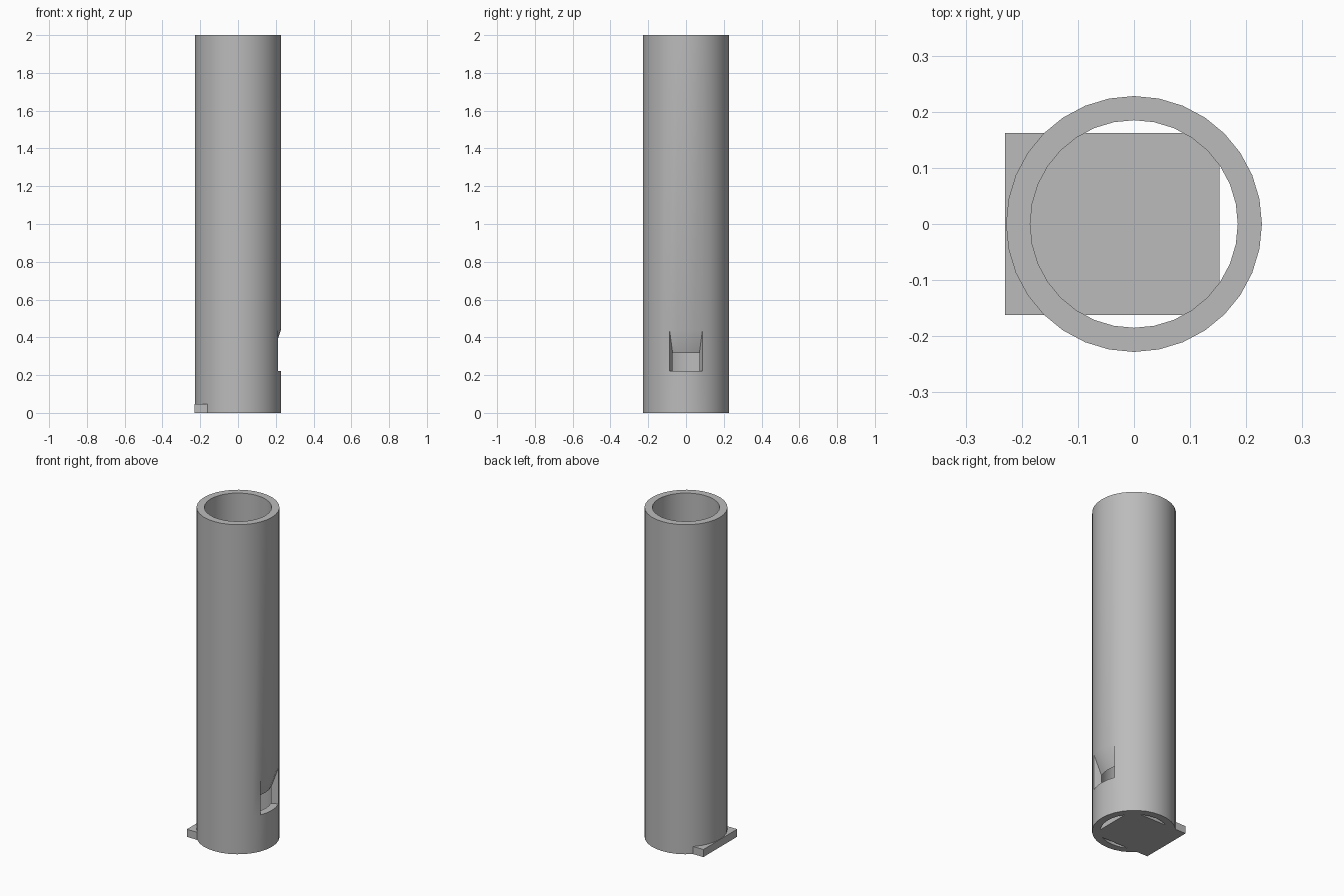
import bpy, bmesh, math

cube = bpy.data.objects.get("Cube")
if cube:
    bpy.data.objects.remove(cube, do_unlink=True)

SIDES = 32
R_OUT, R_IN = 0.228, 0.185
OUTER_Z = (0, 0.222, 0.44, 2)
INNER_Z = (0, 0.222, 0.318, 2)
WINDOW = (SIDES - 2, SIDES - 1, 0, 1)   # sectors cut away around +x

grey = bpy.data.materials.new("grey")
grey.use_nodes = True
colour = (0.5, 0.5, 0.5, 1)
grey.diffuse_color = colour
grey.node_tree.nodes["Principled BSDF"].inputs["Base Color"].default_value = colour


def finish(bm, name):
    bmesh.ops.recalc_face_normals(bm, faces=bm.faces)
    mesh = bpy.data.meshes.new(name)
    bm.to_mesh(mesh)
    bm.free()
    mesh.materials.append(grey)
    obj = bpy.data.objects.new(name, mesh)
    bpy.context.collection.objects.link(obj)
    return obj


# Tube: wall columns turned around the axis, with a bevelled window left open
bm = bmesh.new()


def column(radius, heights, i):
    a = math.tau * i / SIDES
    return [bm.verts.new((radius * math.cos(a), radius * math.sin(a), z)) for z in heights]


outer = [column(R_OUT, OUTER_Z, i) for i in range(SIDES)]
inner = [column(R_IN, INNER_Z, i) for i in range(SIDES)]
for i in range(SIDES):
    j = (i + 1) % SIDES
    for wall in (outer, inner):
        for k in range(3):
            if k == 1 and i in WINDOW:
                continue
            bm.faces.new((wall[i][k], wall[j][k], wall[j][k + 1], wall[i][k + 1]))
    # rims, plus the window sill and sloping lip
    for k in (0, 1, 2, 3) if i in WINDOW else (0, 3):
        bm.faces.new((outer[i][k], outer[j][k], inner[j][k], inner[i][k]))
# window sides
for i in (WINDOW[0], WINDOW[-1] + 1):
    bm.faces.new((outer[i][1], outer[i][2], inner[i][2], inner[i][1]))
tube = finish(bm, "tube")

bpy.context.view_layer.objects.active = tube
tube.select_set(True)
bpy.ops.object.shade_smooth_by_angle(angle=math.radians(30))
tube.select_set(False)

# Base plate: closes the bottom except for a slit under the window
bm = bmesh.new()
bmesh.ops.create_cube(bm, size=1)
bmesh.ops.scale(bm, vec=(0.382, 0.324, 0.046), verts=bm.verts)
bmesh.ops.translate(bm, vec=(-0.039, 0, 0.023), verts=bm.verts)
finish(bm, "base_plate")
